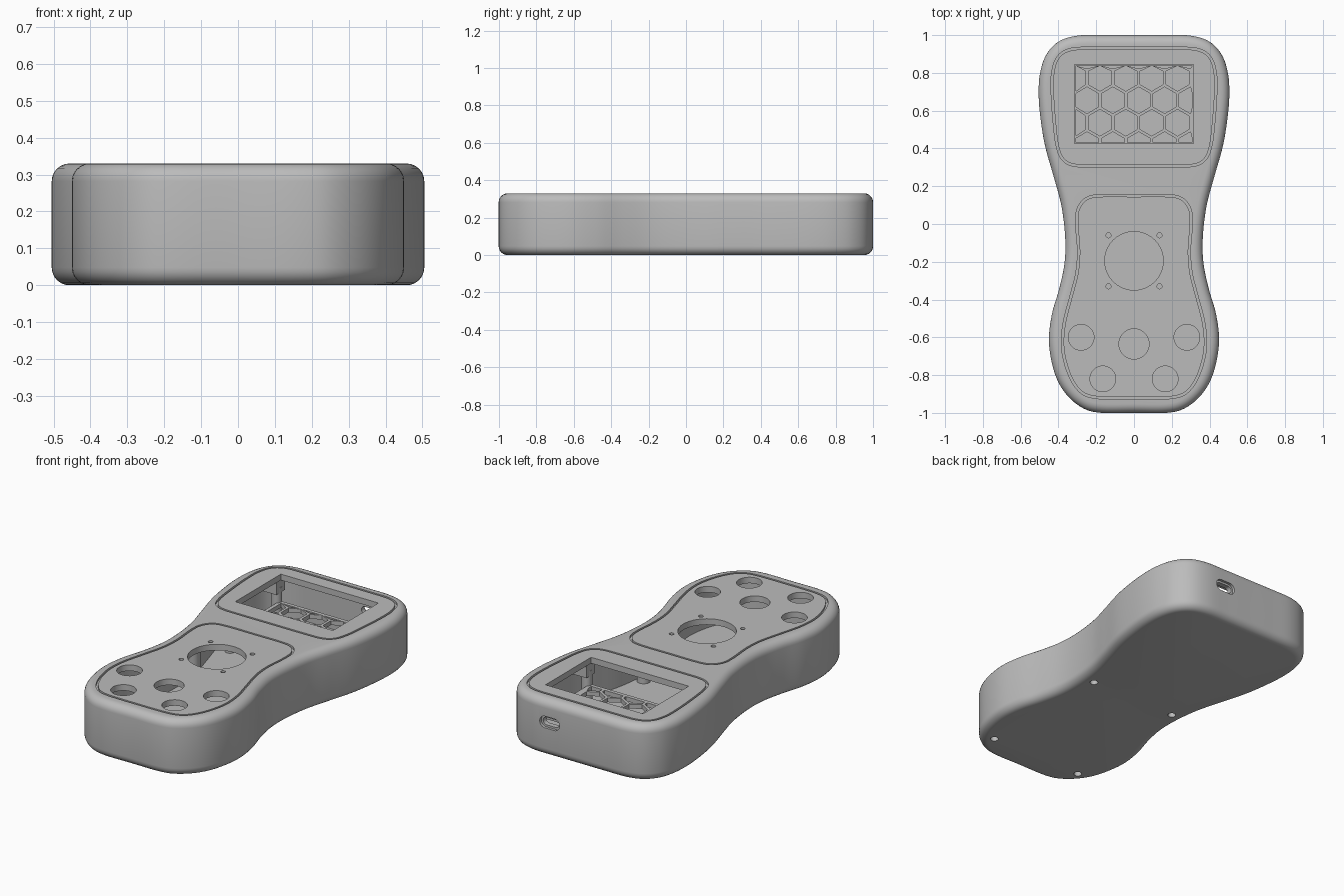
import bpy, bmesh, math
from mathutils import Vector

if bpy.data.objects.get("Cube"):
    bpy.data.objects.remove(bpy.data.objects["Cube"], do_unlink=True)

grey = bpy.data.materials.new("shell_grey")
grey.use_nodes = True
grey.diffuse_color = (0.5, 0.5, 0.5, 1)
grey.node_tree.nodes["Principled BSDF"].inputs["Base Color"].default_value = (0.5, 0.5, 0.5, 1)
HEIGHT, FLOOR, CEILING = 0.33, 0.035, 0.295


def smooth_loop(half, steps=6):
    """Mirror a half profile (bottom to top) and smooth it into a closed loop."""
    pts = [Vector(p) for p in half]
    pts += [Vector((-p.x, p.y)) for p in reversed(pts[1:-1])]
    n, out = len(pts), []
    for i in range(n):
        a, b, c, d = (pts[(i + k) % n] for k in (-1, 0, 1, 2))
        for s in range(steps):
            t = s / steps
            out.append(0.5 * (2 * b + (c - a) * t + (2 * a - 5 * b + 4 * c - d) * t * t
                              + (3 * b - a - 3 * c + d) * t ** 3))
    return out


def inset(loop, dist):
    """Move a counter-clockwise loop inwards."""
    out = []
    for i, p in enumerate(loop):
        t = (loop[(i + 1) % len(loop)] - loop[i - 1]).normalized()
        out.append(p + Vector((-t.y, t.x)) * dist)
    return out


def circle(x, y, r, n=40, turn=0.0):
    return [Vector((x + r * math.cos(turn + math.tau * i / n),
                    y + r * math.sin(turn + math.tau * i / n))) for i in range(n)]


def rectangle(x0, x1, y0, y1):
    return [Vector(p) for p in ((x0, y0), (x1, y0), (x1, y1), (x0, y1))]


def loft(bm, rings, closed=False):
    """Skin a list of (loop, z) rings; cap the ends, or join last to first."""
    rows = [[bm.verts.new((p.x, p.y, z)) for p in loop] for loop, z in rings]
    for a, b in zip(rows, rows[1:] + (rows[:1] if closed else [])):
        for i in range(len(a)):
            j = (i + 1) % len(a)
            bm.faces.new((a[i], a[j], b[j], b[i]))
    if not closed:
        bm.faces.new(rows[0][::-1])
        bm.faces.new(rows[-1])


def prism(bm, loop, z0, z1):
    loft(bm, [(loop, z0), (loop, z1)])


def finish(bm, name):
    bmesh.ops.recalc_face_normals(bm, faces=bm.faces)
    mesh = bpy.data.meshes.new(name)
    bm.to_mesh(mesh)
    bm.free()
    obj = bpy.data.objects.new(name, mesh)
    bpy.context.collection.objects.link(obj)
    mesh.materials.append(grey)
    return obj


def select(obj):
    bpy.ops.object.select_all(action='DESELECT')
    obj.select_set(True)
    bpy.context.view_layer.objects.active = obj


def cut(target, bm):
    tool = finish(bm, "cutter")
    mod = target.modifiers.new("cut", 'BOOLEAN')
    mod.operation, mod.solver, mod.object = 'DIFFERENCE', 'EXACT', tool
    select(target)
    bpy.ops.object.modifier_apply(modifier=mod.name)
    bpy.data.objects.remove(tool, do_unlink=True)


def shade(obj, angle=35):
    select(obj)
    bpy.ops.object.shade_smooth_by_angle(angle=math.radians(angle))


# Waisted body with rounded top and bottom edges
outline = smooth_loop([(0, -1), (.17, -1), (.27, -.975), (.36, -.9), (.42, -.79), (.45, -.63),
                       (.435, -.48), (.395, -.34), (.367, -.2), (.365, -.06), (.385, .1),
                       (.425, .25), (.47, .41), (.495, .56), (.505, .69), (.497, .8),
                       (.465, .895), (.4, .965), (.3, .997), (.15, 1), (0, 1)])
R, steps = 0.048, 6
arc = [(R * (1 - math.sin(k * math.pi / 2 / steps)), R * (1 - math.cos(k * math.pi / 2 / steps)))
       for k in range(steps + 1)]
rings = [(inset(outline, d), z) for d, z in arc]
rings += [(loop, HEIGHT - z) for loop, z in reversed(rings)]
bm = bmesh.new()
loft(bm, rings)
body = finish(bm, "handheld_shell")

# Hollow inside
bm = bmesh.new()
prism(bm, inset(outline, 0.045), FLOOR, CEILING)
cut(body, bm)

# Screen window, central opening with its screw holes, and button holes
holes = [(0, -.195, .155), (0, -.635, .08)]
for s in (-1, 1):
    holes += [(s * .28, -.6, .068), (s * .165, -.82, .068),
              (s * .135, -.06, .013), (s * .135, -.33, .013)]
bm = bmesh.new()
prism(bm, rectangle(-.315, .315, .425, .845), .27, .4)
for x, y, r in holes:
    prism(bm, circle(x, y, r), .27, .4)
cut(body, bm)

# Decorative grooves around the screen and the control area
screen_half = [(0, .307), (.2, .307), (.32, .312), (.378, .345), (.405, .41), (.42, .52),
               (.432, .68), (.43, .8), (.4, .885), (.33, .925), (.2, .93), (0, .93)]
control_half = [(0, -.922), (.1, -.922), (.22, -.915), (.29, -.88), (.345, -.79), (.377, -.66),
                (.37, -.53), (.335, -.39), (.302, -.26), (.293, -.14), (.303, 0), (.295, .08),
                (.25, .135), (.17, .15), (0, .15)]
bm = bmesh.new()
for half in (screen_half, control_half):
    loop = smooth_loop(half)
    a, b = inset(loop, -.006), inset(loop, .006)
    loft(bm, [(a, .318), (a, .36), (b, .36), (b, .318)], closed=True)
cut(body, bm)

# Charging port: a stadium slot in a wider shallow recess on the back
for half_w, r, y0, y1 in ((.03, .034, .985, 1.1), (.03, .022, .9, 1.1)):
    bm = bmesh.new()
    loop = [Vector((p.x + (half_w if p.x > 0 else -half_w), p.y))
            for p in circle(0, 0, r, 32, math.pi / 32)]
    prism(bm, loop, y0, y1)
    for v in bm.verts:
        v.co = (v.co.x + .18, v.co.z, v.co.y + .2)
    cut(body, bm)

# Screw holes in the base
screws = [(s * x, y) for s in (-1, 1) for x, y in ((.28, -.01), (.3, -.84))]
bm = bmesh.new()
for x, y in screws:
    prism(bm, circle(x, y, .022, 24), -.05, .025)
cut(body, bm)
shade(body)

# Screw posts that flare into the ceiling
for i, (x, y) in enumerate(screws):
    bm = bmesh.new()
    loft(bm, [(circle(x, y, r, 32), z) for r, z in
              ((.036, FLOOR - .005), (.036, .235), (.04, .26), (.05, .28), (.064, CEILING + .005))])
    shade(finish(bm, f"screw_post_{i + 1}"))

# Honeycomb shelf below the window
bm = bmesh.new()
prism(bm, rectangle(-.33, .33, .41, .86), .14, .165)
shelf = finish(bm, "honeycomb_shelf")
PITCH = 0.137
bm = bmesh.new()
for row in range(-2, 3):
    for col in range(-3, 4):
        x = (col + .5 * (row % 2)) * PITCH + .025
        y = .655 + row * PITCH * math.sqrt(3) / 2
        cell = circle(x, y, PITCH / math.sqrt(3) - .009, 6, math.pi / 6)
        cell = [Vector((min(max(p.x, -.308), .308), min(max(p.y, .432), .838))) for p in cell]
        xs, ys = [p.x for p in cell], [p.y for p in cell]
        if max(xs) - min(xs) > .01 and max(ys) - min(ys) > .01:
            clean = [p for k, p in enumerate(cell) if (p - cell[k - 1]).length > 1e-4]
            prism(bm, clean, .1, .2)
cut(shelf, bm)

# Shelf legs and the corner blocks that hold the screen
for s in (-1, 1):
    for end, y in (("front", .42), ("back", .85)):
        side = "left" if s > 0 else "right"
        bm = bmesh.new()
        prism(bm, circle(s * .345, y, .028, 24), FLOOR - .005, .25)
        shade(finish(bm, f"shelf_leg_{end}_{side}"))
        bm = bmesh.new()
        prism(bm, rectangle(s * .37 - .05, s * .37 + .05, y - .04, y + .04), .22, CEILING + .003)
        finish(bm, f"screen_block_{end}_{side}")
